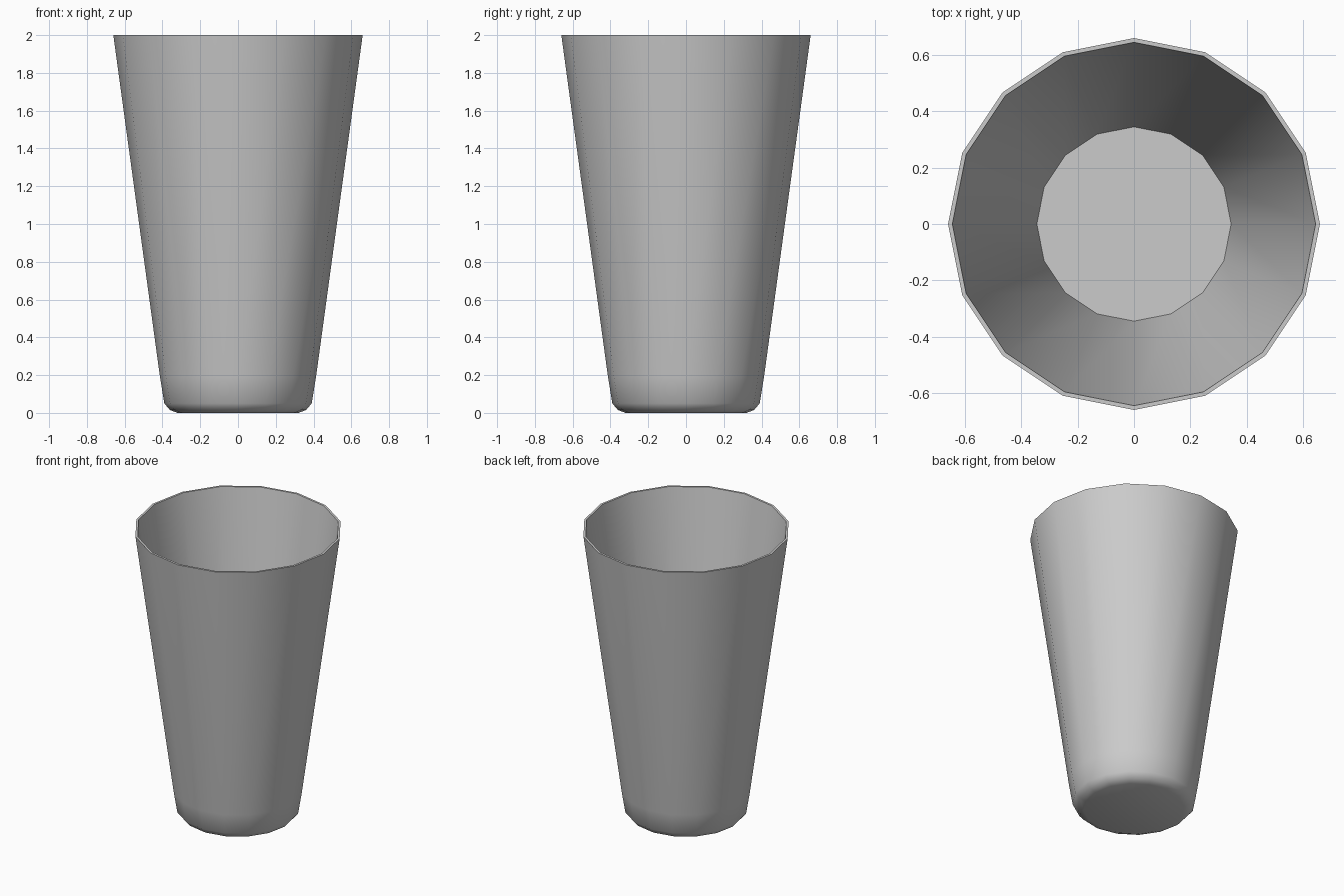
import bpy, bmesh
from math import cos, sin, pi, radians

if "Cube" in bpy.data.objects:
    bpy.data.objects.remove(bpy.data.objects["Cube"])

SIDES = 16

# Profile (radius, height): outer base, rounded foot, wall, rim, inner wall, floor
profile = [(0.32, 0.0), (0.36, 0.015), (0.39, 0.05), (0.413, 0.19),
           (0.66, 2.0), (0.645, 2.0), (0.345, 0.05)]

bm = bmesh.new()
rings = [[bm.verts.new((r * cos(2 * pi * i / SIDES), r * sin(2 * pi * i / SIDES), z))
          for i in range(SIDES)] for r, z in profile]

# Walls
for a, b in zip(rings, rings[1:]):
    for i in range(SIDES):
        j = (i + 1) % SIDES
        bm.faces.new((a[i], a[j], b[j], b[i]))

# Underside and inner floor
bm.faces.new(rings[0][::-1])
bm.faces.new(rings[-1])
bmesh.ops.recalc_face_normals(bm, faces=bm.faces)

mesh = bpy.data.meshes.new("cup")
bm.to_mesh(mesh)
bm.free()
cup = bpy.data.objects.new("cup", mesh)
bpy.context.collection.objects.link(cup)

# Smooth shading with a crisp rim and floor edge
bpy.context.view_layer.objects.active = cup
cup.select_set(True)
bpy.ops.object.shade_smooth_by_angle(angle=radians(40))
